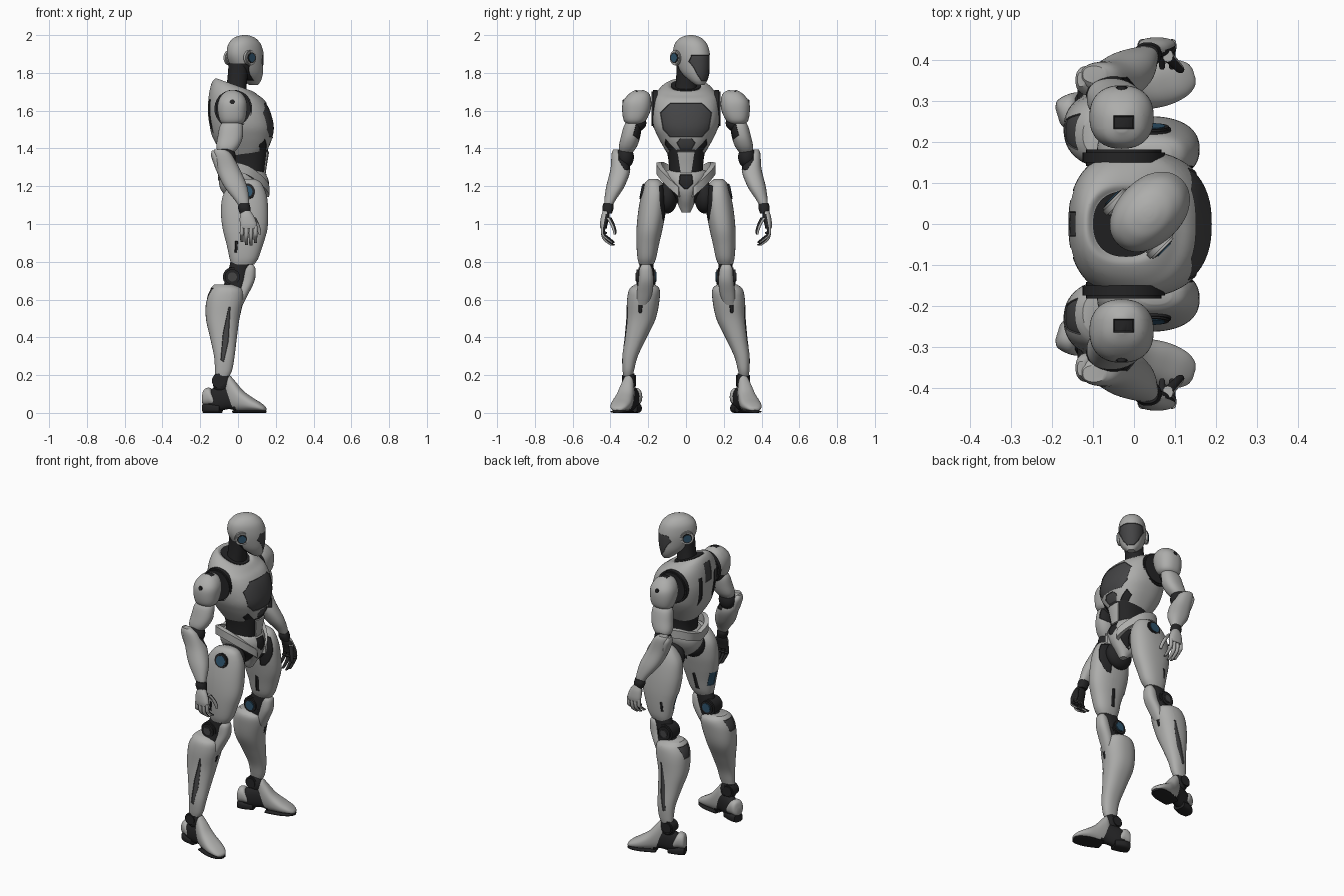
import bpy, bmesh, math
from mathutils import Vector, Matrix

def material(name, r, g, b):
    m = bpy.data.materials.new(name)
    m.diffuse_color = (r, g, b, 1)
    return m

PALE, DARK, MID, BLUE = range(4)
MATS = [material("pale grey shell", .42, .42, .41), material("black joint", .018, .018, .019),
        material("charcoal panel", .058, .058, .06), material("blue light", .028, .088, .15)]
SIDE = []   # parts modelled on the +y side and mirrored at the end
X, Y, Z, BACK, IN = (1, 0, 0), (0, 1, 0), (0, 0, 1), (-1, 0, 0), (0, -1, 0)

def finish(name, bm, mat, side, M=None):
    bmesh.ops.recalc_face_normals(bm, faces=bm.faces[:])
    for f in bm.faces:
        f.material_index = mat
    me = bpy.data.meshes.new(name)
    bm.to_mesh(me)
    me.transform(M or Matrix())
    for m in MATS:
        me.materials.append(m)
    ob = bpy.data.objects.new(name, me)
    bpy.context.collection.objects.link(ob)
    if side:
        SIDE.append(ob)
    return ob

def smooth_path(rows, steps):
    rows = [Vector(r) for r in rows]
    out = []
    for i in range(len(rows) - 1):
        a, b, c, d = rows[max(i - 1, 0)], rows[i], rows[i + 1], rows[min(i + 2, len(rows) - 1)]
        for t in (k / steps for k in range(steps)):
            out.append(.5 * (2 * b + (c - a) * t + (2 * a - 5 * b + 4 * c - d) * t * t + (3 * b - a - 3 * c + d) * t ** 3))
    return out + [rows[-1]]

def skin(name, rings, mat, side, M=None):
    bm = bmesh.new()
    rings = [[bm.verts.new(v) for v in r] for r in rings]
    n = len(rings[0])
    for r, q in zip(rings, rings[1:]):
        for k in range(n):
            bm.faces.new((r[k], r[(k + 1) % n], q[(k + 1) % n], q[k]))
    bm.faces.new(rings[0])
    bm.faces.new(rings[-1])
    return finish(name, bm, mat, side, M)

def loft(name, rows, mat=PALE, side=True, n=48, steps=5, p=2.3, M=None):
    """Rows: z, x back, x front, y inner, y outer, tilt (z change per x)."""
    rings = []
    for z, x0, x1, y0, y1, tilt in smooth_path([tuple(r) + (0,) * (6 - len(r)) for r in rows], steps):
        ring = []
        for k in range(n):
            c, s = math.cos(2 * math.pi * k / n), math.sin(2 * math.pi * k / n)
            x = (x0 + x1) / 2 + (x1 - x0) / 2 * math.copysign(abs(c) ** (2 / p), c)
            y = (y0 + y1) / 2 + (y1 - y0) / 2 * math.copysign(abs(s) ** (2 / p), s)
            ring.append((x, y, z + tilt * x))
        rings.append(ring)
    return skin(name, rings, mat, side, M)

def body(name, rows, mat=PALE, **kw):
    return loft(name, [(r[0], r[1], r[2], -r[3], r[3]) + tuple(r[4:]) for r in rows], mat, False, **kw)

def strip(name, pts, h, t, mat=PALE):
    rings = []
    for v in smooth_path(pts, 6):
        o, z = Vector((v.x - .03, v.y, 0)).normalized() * t, Vector((0, 0, h))
        rings.append((v - z - o, v - z + o, v + z * .9 + o, v + z - o))
    return skin(name, rings, mat, True)

def ball(name, loc, size, mat=DARK):
    bm = bmesh.new()
    bmesh.ops.create_uvsphere(bm, u_segments=32, v_segments=20, radius=1,
                              matrix=Matrix.Translation(loc) @ Matrix.Diagonal((*size, 1)))
    return finish(name, bm, mat, True)

def disc(name, loc, r, depth, mat, side=True, axis=Y, M=None):
    bm = bmesh.new()
    rot = Vector(axis).to_track_quat('Z', 'Y').to_matrix().to_4x4()
    bmesh.ops.create_cone(bm, cap_ends=True, segments=40, radius1=r, radius2=r, depth=depth,
                          matrix=Matrix.Translation(loc) @ rot)
    rim = [e for e in bm.edges if any(len(f.verts) > 4 for f in e.link_faces)]
    bmesh.ops.bevel(bm, geom=rim, offset=min(depth, r) * .2, segments=2, affect='EDGES')
    return finish(name, bm, mat, side, M)

def panel(ob, axes, pts, facing, mat=DARK, depth=-.003):
    """Cut a convex panel into the faces looking towards `facing`, colour and sink it."""
    bm = bmesh.new()
    bm.from_mesh(ob.data)
    d, (i, j) = Vector(facing), axes
    mid = [sum(q[k] for q in pts) / len(pts) for k in (0, 1)]
    planes = []
    for a, b in zip(pts, pts[1:] + pts[:1]):
        co, no = Vector(), Vector()
        co[i], co[j] = a
        no[i], no[j] = b[1] - a[1], a[0] - b[0]
        if no[i] * (mid[0] - a[0]) + no[j] * (mid[1] - a[1]) > 0:
            no = -no
        planes.append((co, no.normalized()))
    for co, no in planes:
        fs = [f for f in bm.faces if f.normal.dot(d) > .1]
        geom = fs + list({e for f in fs for e in f.edges}) + list({v for f in fs for v in f.verts})
        bmesh.ops.bisect_plane(bm, geom=geom, plane_co=co, plane_no=no, dist=1e-6)
        bm.normal_update()
    fs = [f for f in bm.faces if f.normal.dot(d) > .1 and
          all((f.calc_center_median() - co).dot(no) < 0 for co, no in planes)]
    for f in fs:
        f.material_index = mat
    if fs:
        bmesh.ops.inset_region(bm, faces=fs, thickness=.002, depth=depth)
    bm.to_mesh(ob.data)

def sym(half):
    return half + [(-y, z) for y, z in reversed(half)]

def dark_inside(ob):   # palm side of the hand
    for f in ob.data.polygons:
        if f.normal.y < -.1:
            f.material_index = DARK

# head, turned towards +y
TURN = Matrix.Translation((.033, .024, 0)) @ Matrix.Rotation(math.radians(45), 4, 'Z')
head = body("head", [(1.735, .05, .092, .022), (1.76, .01, .106, .046), (1.8, -.045, .116, .066),
                     (1.85, -.085, .12, .076), (1.9, -.103, .118, .079), (1.95, -.095, .1, .072),
                     (1.982, -.065, .068, .052), (1.996, -.03, .035, .027), (2.0, -.005, .012, .008)], p=2.1)
panel(head, (1, 2), sym([(.066, 1.895), (.072, 1.86), (.045, 1.79), (.02, 1.757)]), X, MID)
panel(head, (1, 2), sym([(.07, 1.85), (.04, 1.76)]), BACK)
head.data.transform(TURN)
for s, nm in ((1, "left"), (-1, "right")):
    for part, y, r, d, m in (("ring", .075, .04, .024, PALE), ("gap", .083, .031, .012, DARK), ("light", .085, .025, .013, BLUE)):
        disc("%s_ear_%s" % (nm, part), (-.033, s * y, 1.88), r, d, m, False, M=TURN)
body("neck", [(1.62, -.08, .06, .075), (1.7, -.065, .045, .06), (1.78, -.055, .05, .052), (1.85, -.05, .055, .05)], DARK)
body("collar_opening", [(1.7, -.1, .06, .08, -.35), (1.729, -.1, .06, .08, -.35)], DARK)

# chest shell with panels
chest = body("chest", [(1.35, -.06, .12, .085), (1.4, -.1, .162, .115), (1.46, -.135, .185, .148),
                       (1.52, -.15, .192, .172), (1.6, -.16, .172, .18), (1.67, -.155, .14, .17, -.1),
                       (1.71, -.14, .105, .138, -.25), (1.73, -.118, .08, .1, -.35), (1.725, -.1, .06, .08, -.35)], n=72, p=2.4)
panel(chest, (1, 2), sym([(.085, 1.64), (.137, 1.59), (.122, 1.5), (.085, 1.46)]), X, MID)
panel(chest, (1, 2), sym([(.03, 1.453), (.05, 1.43), (.025, 1.385)]), X, MID)
for s in (1, -1):
    panel(chest, (1, 2), [(s * .05, 1.39), (s * .108, 1.45), (s * .112, 1.42), (s * .06, 1.35)], X)
    panel(chest, (1, 2), [(s * .06, 1.66), (s * .085, 1.66), (s * .075, 1.48), (s * .05, 1.52)], BACK)
panel(chest, (1, 2), sym([(.03, 1.735), (.03, 1.62)]), BACK, MID)
disc("armhole_ring", (-.025, .162, 1.61), .1, .04, DARK)

# abdomen, pelvis and hip belt
abdomen = body("abdomen", [(1.18, -.07, .13, .09), (1.3, -.06, .145, .09), (1.38, -.075, .158, .1), (1.46, -.09, .165, .12)], DARK)
panel(abdomen, (1, 2), sym([(.045, 1.385), (.028, 1.27)]), X, PALE, .006)
pelvis = body("pelvis", [(1.06, .06, .1, .022), (1.085, .03, .115, .035), (1.13, -.045, .145, .055),
                         (1.18, -.09, .165, .09), (1.23, -.1, .165, .112), (1.27, -.085, .145, .115), (1.285, -.07, .12, .1)], p=2.2)
panel(pelvis, (1, 2), sym([(.032, 1.262), (.038, 1.215), (.008, 1.185)]), X)
for s in (1, -1):
    panel(pelvis, (1, 2), [(s * .045, 1.18), (s * .12, 1.22), (s * .12, 1.1), (s * .04, 1.08)], X)
strip("hip_belt", [(-.093, .0, 1.255), (-.085, .08, 1.28), (-.03, .135, 1.303), (.05, .14, 1.285),
                   (.115, .1, 1.235), (.15, .055, 1.19), (.152, .035, 1.17)], .026, .013)
ball("hip_joint", (.03, .1, 1.14), (.085, .055, .085))

# shoulder, upper arm, elbow
shoulder = loft("shoulder_pad", [(1.52, -.07, .0, .25, .3), (1.545, -.095, .035, .215, .328), (1.6, -.108, .047, .188, .338),
                                 (1.65, -.104, .045, .184, .332), (1.69, -.08, .022, .195, .3), (1.71, -.045, -.015, .225, .265)])
panel(shoulder, (0, 1), [(-.05, .232), (0, .232), (0, .264), (-.05, .264)], Z)
disc("shoulder_bolt", (-.03, .33, 1.645), .014, .012, DARK)
ball("shoulder_joint", (-.035, .262, 1.535), (.05, .052, .045))
upper = loft("upper_arm", [(1.55, -.065, .005, .25, .305), (1.52, -.095, .025, .235, .328), (1.46, -.108, .025, .243, .345),
                           (1.41, -.115, .005, .26, .355), (1.375, -.105, -.025, .285, .35)])
panel(upper, (1, 2), [(.225, 1.54), (.262, 1.54), (.28, 1.47), (.24, 1.44)], X)
ball("elbow", (-.065, .322, 1.355), (.053, .046, .06))

# forearm and hand
forearm = loft("forearm", [(1.395, -.125, -.07, .345, .385), (1.37, -.13, -.035, .322, .394), (1.29, -.115, .01, .295, .4),
                           (1.2, -.075, .048, .325, .422), (1.13, -.02, .058, .37, .432), (1.095, .005, .058, .39, .432)])
panel(forearm, (1, 2), [(.28, 1.36), (.355, 1.4), (.358, 1.34), (.325, 1.285), (.285, 1.29)], X)
loft("elbow_guard", [(1.39, -.138, -.12, .335, .37), (1.36, -.142, -.09, .315, .385), (1.3, -.122, -.09, .32, .38), (1.26, -.105, -.08, .335, .37)])
loft("wrist", [(1.11, .005, .06, .387, .437), (1.085, .0, .066, .383, .443), (1.055, .01, .068, .393, .438)], DARK, n=28)
dark_inside(loft("palm", [(1.07, .02, .065, .405, .44), (1.04, .01, .085, .405, .45), (1.0, .01, .1, .415, .455), (.975, .015, .1, .42, .453)], n=28))
for k, low in enumerate((.905, .89, .885, .9)):
    x = .02 + .024 * k
    dark_inside(loft("finger_%d" % (k + 1), [(.99, x - .009, x + .011, .425, .45), (.95, x - .01, x + .011, .428, .45),
                (low + .03, x - .01, x + .01, .412, .438), (low, x - .007, x + .008, .376, .398)], n=12, steps=3))
    ball("knuckle_%d" % (k + 1), (x, .433, .953), (.012, .016, .008))
dark_inside(loft("thumb", [(1.035, .07, .095, .395, .425), (1.0, .09, .112, .378, .402), (.965, .102, .122, .368, .388),
                           (.945, .108, .122, .37, .383)], n=12, steps=3))

# thigh and knee
thigh = loft("thigh", [(1.238, .015, .09, .15, .195), (1.215, -.035, .125, .122, .218), (1.15, -.08, .152, .103, .238),
                       (1.06, -.09, .16, .108, .254), (.97, -.08, .155, .125, .262), (.89, -.06, .132, .143, .262),
                       (.82, -.045, .108, .158, .257), (.785, -.035, .085, .172, .248)])
panel(thigh, (1, 2), [(.155, .95), (.2, .95), (.205, .86), (.165, .86)], BACK, BLUE)
panel(thigh, (0, 2), [(-.015, .91), (.0, .91), (-.005, .85), (-.018, .85)], Y)
panel(thigh, (0, 2), [(.03, .94), (.05, .93), (.04, .83), (.015, .83)], IN)
panel(thigh, (1, 2), [(.09, 1.22), (.143, 1.2), (.138, 1.1), (.122, 1.02), (.09, 1.01)], X)
disc("hip_ring", (.045, .226, 1.17), .045, .024, DARK, axis=(0, 1, .2))
disc("hip_light", (.045, .228, 1.17), .036, .024, BLUE, axis=(0, 1, .2))
loft("knee_core", [(.8, -.04, .07, .172, .245), (.72, -.06, .05, .17, .25), (.64, -.09, .03, .175, .265)], DARK)
disc("knee_hub", (-.03, .212, .72), .05, .1, DARK)
disc("knee_outer_bolt", (-.03, .262, .72), .024, .012, MID)
disc("knee_inner_light", (-.03, .162, .72), .028, .012, BLUE)
loft("knee_guard", [(.785, .055, .08, .19, .235), (.76, .03, .093, .178, .247), (.7, .015, .088, .172, .252),
                    (.63, -.01, .055, .18, .26), (.57, -.02, .025, .2, .26)])

# shin
shin = loft("shin", [(.68, -.125, -.02, .165, .27), (.655, -.148, .025, .14, .3), (.6, -.168, .03, .14, .312),
                     (.5, -.17, .008, .16, .316), (.4, -.148, -.006, .208, .325), (.3, -.127, -.018, .255, .337),
                     (.23, -.122, -.03, .274, .336), (.195, -.12, -.045, .282, .332)])
panel(shin, (0, 2), [(-.05, .56), (-.04, .56), (-.05, .38), (-.075, .27), (-.092, .28), (-.08, .42)], Y, MID)
panel(shin, (1, 2), [(.22, .64), (.255, .63), (.25, .53), (.235, .53)], X)
panel(shin, (1, 2), [(.18, .66), (.27, .66), (.255, .59), (.2, .59)], BACK, MID)
disc("ankle_hub", (-.1, .302, .17), .038, .075, DARK)
ball("ankle", (-.085, .302, .165), (.05, .035, .06))

# foot, splayed outward: rows give length along the foot, bottom, top, width
c, s = math.cos(math.radians(17)), math.sin(math.radians(17))
FOOT = Matrix(((0, -s, c, -.1), (0, c, s, .29), (1, 0, 0, 0), (0, 0, 0, 1)))
toe = [(.035, .05, .165, .022), (.055, .03, .198, .034), (.085, .012, .17, .042), (.13, .01, .118, .05),
       (.18, .01, .082, .054), (.225, .01, .055, .046), (.25, .01, .036, .03), (.258, .014, .026, .012)]
loft("foot_shell", [(u, a, b, -w, w) for u, a, b, w in toe], M=FOOT)
loft("toe_sole", [(u, 0, .013, -w, w) for u, a, b, w in toe[2:]], DARK, M=FOOT, p=3)
loft("arch", [(-.05, .02, .12, -.034, .034), (-.01, .01, .14, -.038, .038), (.06, .02, .14, -.036, .036), (.1, .004, .08, -.036, .036)], DARK, M=FOOT)
loft("heel_shell", [(-.09, .05, .09, -.018, .018), (-.08, .04, .125, -.036, .036), (-.05, .04, .132, -.043, .043),
                    (-.025, .04, .1, -.04, .04), (-.015, .05, .08, -.03, .03)], M=FOOT)
loft("heel_sole", [(-.085, 0, .05, -.03, .03), (-.05, 0, .05, -.042, .042), (.01, 0, .045, -.036, .036)], DARK, M=FOOT, p=3)

# mirror the side parts
for ob in SIDE:
    me = ob.data.copy()
    me.transform(Matrix.Diagonal((1, -1, 1, 1)))
    me.flip_normals()
    bpy.context.collection.objects.link(bpy.data.objects.new("right_" + ob.name, me))
    ob.name = "left_" + ob.name
bpy.ops.object.select_all(action='SELECT')
bpy.context.view_layer.objects.active = head
bpy.ops.object.shade_smooth_by_angle(angle=math.radians(40))
